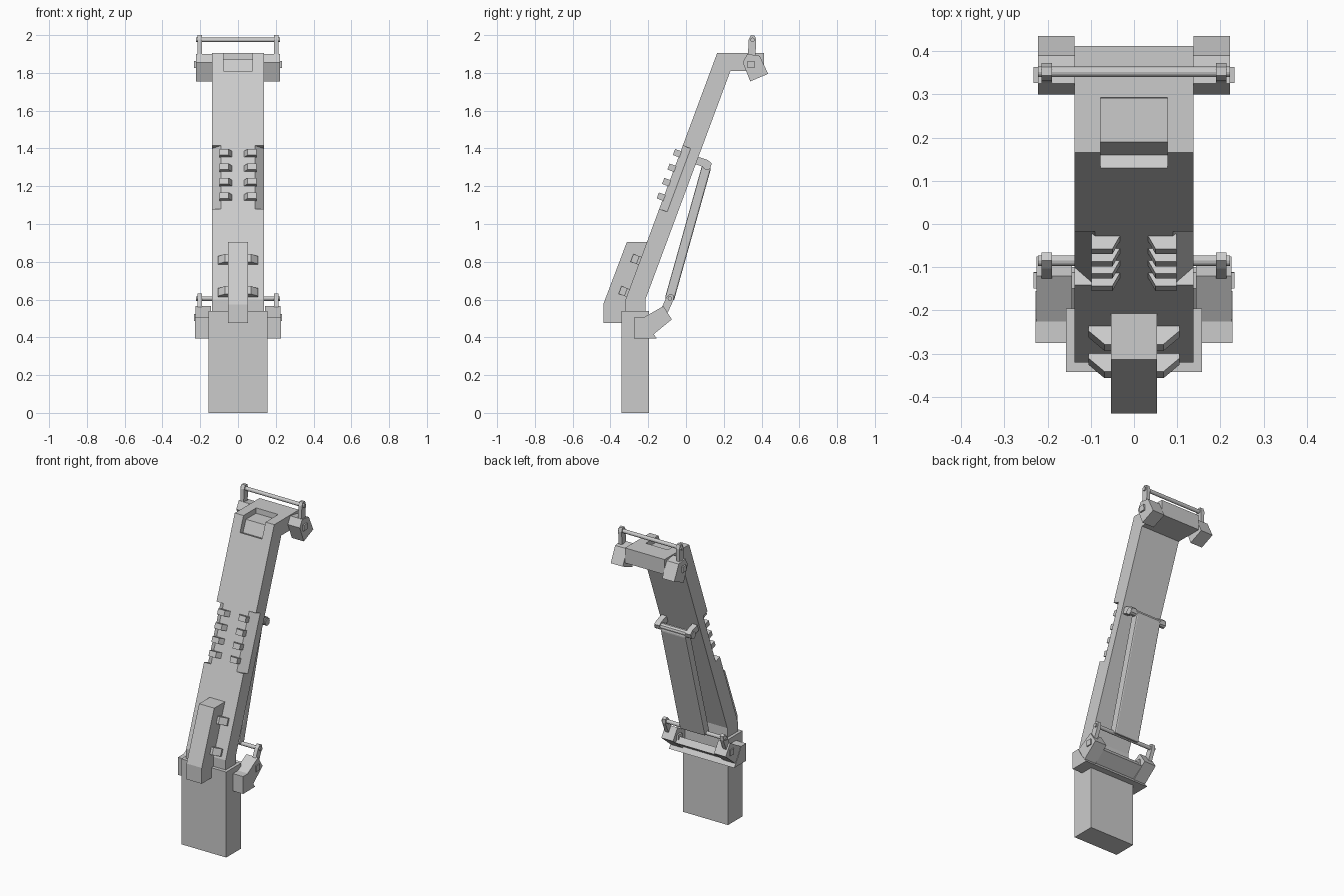
import bpy, bmesh, math
from mathutils import Vector

if "Cube" in bpy.data.objects:
    bpy.data.objects.remove(bpy.data.objects["Cube"])

U = Vector((0, 0.3483, 0.9374))       # direction up the sloping arm face
N = Vector((0, -0.9374, 0.3483))      # outward normal of that face


def on_slope(z):
    return Vector((0, -0.32 + (z - 0.6) * 0.3716, z))


def add_loft(bm, a, b):
    """Closed solid between two matching polygons."""
    va = [bm.verts.new(p) for p in a]
    vb = [bm.verts.new(p) for p in b]
    n = len(a)
    bm.faces.new(va)
    bm.faces.new(vb[::-1])
    for i in range(n):
        bm.faces.new((va[i], vb[i], vb[(i + 1) % n], va[(i + 1) % n]))


def make(name, lofts):
    bm = bmesh.new()
    for a, b in lofts:
        add_loft(bm, a, b)
    bmesh.ops.recalc_face_normals(bm, faces=bm.faces)
    me = bpy.data.meshes.new(name)
    bm.to_mesh(me)
    bm.free()
    ob = bpy.data.objects.new(name, me)
    bpy.context.collection.objects.link(ob)
    return ob


def slab(yz, x0, x1):
    """Side profile pulled across x."""
    return [(x0, y, z) for y, z in yz], [(x1, y, z) for y, z in yz]


def pair(yz, x0, x1):
    return [slab(yz, x0, x1), slab(yz, -x1, -x0)]


def ngon(y, z, r, n, turn=0.0):
    return [(y + r * math.cos(turn + math.tau * i / n),
             z + r * math.sin(turn + math.tau * i / n)) for i in range(n)]


def strip(p, q, w, tip=0.0):
    """Bar profile from p to q in the yz plane, with an optional pointed end."""
    p, q = Vector(p), Vector(q)
    d = (q - p).normalized()
    s = Vector((-d.y, d.x)) * w / 2
    pts = [p + s, p - s, q - s]
    if tip:
        pts += [q - s * 0.5 + d * tip, q + s * 0.5 + d * tip]
    return [tuple(v) for v in pts + [q + s]]


def cut(ob, cutter):
    m = ob.modifiers.new("cut", 'BOOLEAN')
    m.operation, m.solver, m.object = 'DIFFERENCE', 'EXACT', cutter
    bpy.context.view_layer.objects.active = ob
    bpy.ops.object.modifier_apply(modifier=m.name)
    bpy.data.objects.remove(cutter)


# base block
make("base_block", [slab([(-0.342, 0), (-0.195, 0), (-0.195, 0.54), (-0.342, 0.54)], -0.157, 0.157)])

# sloping arm with bent head
arm = make("arm", [slab([(-0.32, 0.53), (-0.32, 0.6), (0.165, 1.905), (0.412, 1.905),
                         (0.412, 1.81), (0.235, 1.81), (-0.215, 0.6), (-0.215, 0.53)], -0.138, 0.138)])

# corner chamfers halfway up
lofts = []
for s in (-1, 1):
    tri = [(0.079, 0.01), (0.149, -0.055), (0.149, 0.01)]
    lofts.append([[on_slope(z) + N * d + Vector((s * x, 0, 0)) for x, d in tri] for z in (1.08, 1.415)])
cut(arm, make("chamfer_cutter", lofts))

# sight recess in the head
cut(arm, make("recess_cutter", [slab([(0.13, 1.811), (0.16, 1.80), (0.19, 1.872), (0.29, 1.872),
                                      (0.295, 1.95), (0.10, 1.95)], -0.077, 0.077)]))

# ribs: two columns of four, bevelled on the inner side
lofts = []
for z in (1.14, 1.217, 1.293, 1.37):
    for s in (-1, 1):
        prof = [(0.03, -0.005), (0.05, 0.032), (0.098, 0.032), (0.098, -0.005)]
        lofts.append([[on_slope(z) + N * d + U * t + Vector((s * x, 0, 0)) for x, d in prof]
                      for t in (-0.017, 0.017)])
make("ribs", lofts)

# front grip and its two brackets
make("front_grip", [slab([(-0.438, 0.475), (-0.438, 0.575), (-0.313, 0.905), (-0.206, 0.905),
                          (-0.32, 0.6), (-0.32, 0.475)], -0.053, 0.053)])
lofts = []
for z in (0.805, 0.635):
    prof = [(-0.105, -0.01), (-0.105, 0.012), (-0.068, 0.045), (0.068, 0.045), (0.105, 0.012), (0.105, -0.01)]
    lofts.append([[on_slope(z) + N * d + U * t + Vector((x, 0, 0)) for x, d in prof] for t in (-0.022, 0.022)])
make("grip_brackets", lofts)

# lower crosspiece and clamps
make("lower_crosspiece", [slab([(-0.275, 0.395), (-0.155, 0.395), (-0.195, 0.45), (-0.225, 0.505),
                                (-0.275, 0.505)], -0.228, 0.228)])
make("lower_clamps", pair([(-0.23, 0.46), (-0.185, 0.405), (-0.075, 0.495), (-0.12, 0.565), (-0.225, 0.505)],
                          0.143, 0.225))
make("lower_cross_plate", [slab([(-0.2, 0.45), (-0.18, 0.42), (-0.10, 0.475), (-0.125, 0.51)], -0.15, 0.15)])

# upper clamps
make("upper_clamps", pair([(0.30, 1.855), (0.34, 1.755), (0.435, 1.795), (0.39, 1.89), (0.325, 1.9)],
                          0.138, 0.222))

# bail handles: links, bolts and cross rod
for label, bolt, rod in (("upper", (0.345, 1.845), (0.352, 1.975)),
                         ("lower", (-0.13, 0.505), (-0.085, 0.605))):
    make(label + "_links", pair(strip(bolt, rod, 0.04, 0.024), 0.19, 0.214))
    make(label + "_bolts", pair(ngon(*bolt, 0.026, 4, 0.8), 0.13, 0.232))
    make(label + "_rod", [slab(ngon(*rod, 0.012, 12), -0.222, 0.222)])

# brace behind the arm, hung from two ears
brace = make("brace", [slab(strip((-0.088, 0.6), (0.108, 1.3), 0.05, 0.015), -0.088, 0.088)])
bev = brace.modifiers.new("round", 'BEVEL')
bev.width, bev.segments = 0.008, 2
make("brace_ears", pair(strip((0.03, 1.345), (0.11, 1.318), 0.042, 0.024), 0.09, 0.125))
make("brace_pin", [slab(ngon(0.11, 1.308, 0.022, 10), -0.13, 0.13)])
